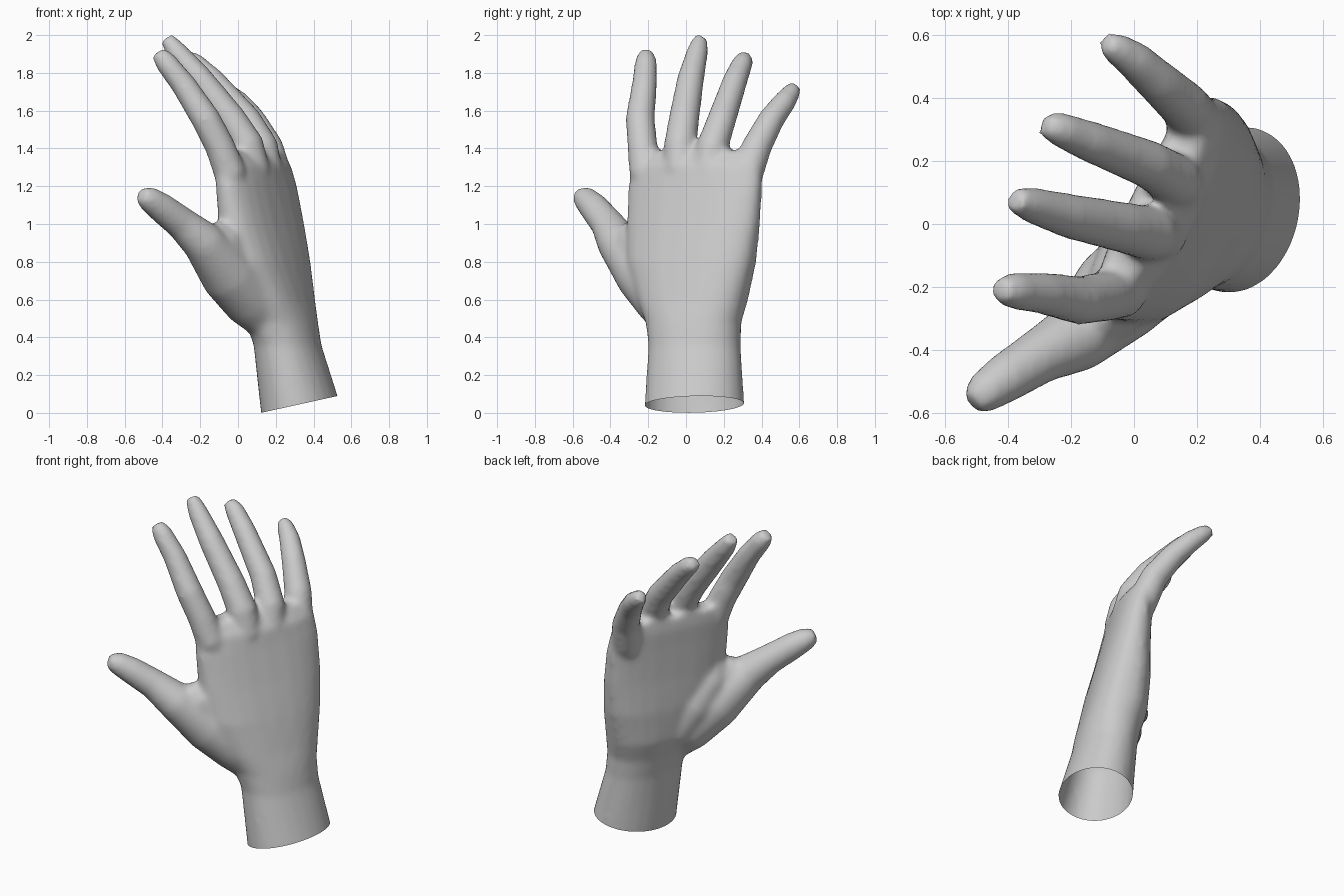
import bpy, bmesh
from math import sin, cos, pi, radians, copysign
from mathutils import Vector

SIDES = 24
bm = bmesh.new()


def loft(rings):
    """Skin a list of equal-sized vertex rings into a closed tube."""
    loops = [[bm.verts.new(p) for p in ring] for ring in rings]
    for a, b in zip(loops, loops[1:]):
        for i in range(SIDES):
            j = (i + 1) % SIDES
            bm.faces.new((a[i], a[j], b[j], b[i]))
    bm.faces.new(loops[0][::-1])
    bm.faces.new(loops[-1])


def palm_ring(z, x, y, a, b, deg, power, bow):
    """Horizontal superellipse: a across, b through, with the back of the hand bowed out."""
    across = Vector((cos(radians(deg)), sin(radians(deg)), 0))
    through = Vector((across.y, -across.x, 0))
    ring = []
    for i in range(SIDES):
        c, s = cos(2 * pi * i / SIDES), sin(2 * pi * i / SIDES)
        c, s = (copysign(abs(k) ** power, k) for k in (c, s))
        arch = bow * max(0, 1 - c * c) if s < 0 else 0
        ring.append(Vector((x, y, z)) + across * a * c + through * (arch - b * s))
    return ring


def digit(path):
    """Tapered tube along (x, y, z, radius) points."""
    pts = [Vector(p[:3]) for p in path]
    rings = []
    for i, p in enumerate(pts):
        t = (pts[min(i + 1, len(pts) - 1)] - pts[max(i - 1, 0)]).normalized()
        u = t.cross(Vector((0, 1, 0))).normalized()
        v = t.cross(u)
        r = path[i][3]
        rings.append([p + (u * cos(2 * pi * k / SIDES) + v * sin(2 * pi * k / SIDES)) * r
                      for k in range(SIDES)])
    loft(rings)


# Wrist and palm: z, centre x, centre y, half width, half thickness, turn, squareness, bow
loft([palm_ring(*s) for s in (
    (-0.10, 0.348, 0.045, 0.272, 0.210, 75, 1.0, 0),
    (0.05, 0.328, 0.045, 0.268, 0.208, 75, 1.0, 0),
    (0.36, 0.262, 0.045, 0.248, 0.172, 75, 0.95, 0),
    (0.48, 0.232, 0.040, 0.260, 0.175, 70, 0.9, 0),
    (0.60, 0.190, 0.035, 0.305, 0.180, 66, 0.82, 0.00),
    (0.80, 0.148, 0.030, 0.365, 0.160, 64, 0.78, 0.01),
    (1.00, 0.122, 0.040, 0.385, 0.130, 63, 0.78, 0.015),
    (1.20, 0.095, 0.050, 0.390, 0.105, 63, 0.78, 0.02),
    (1.31, 0.075, 0.058, 0.380, 0.088, 63, 0.80, 0.035),
    (1.39, 0.050, 0.065, 0.340, 0.055, 63, 0.9, 0.035),
)])

# Four fingers
digit([(0.02, -0.17, 1.08, 0.040), (-0.042, -0.215, 1.27, 0.086), (-0.095, -0.23, 1.41, 0.080),
       (-0.17, -0.243, 1.555, 0.078), (-0.29, -0.22, 1.74, 0.067),
       (-0.385, -0.212, 1.86, 0.059), (-0.425, -0.21, 1.91, 0.040)])
digit([(0.07, -0.04, 1.08, 0.030), (0.09, -0.035, 1.29, 0.080), (0.05, -0.03, 1.42, 0.087),
       (-0.04, -0.01, 1.56, 0.081), (-0.205, 0.025, 1.77, 0.072),
       (-0.325, 0.06, 1.91, 0.058), (-0.378, 0.075, 1.984, 0.040)])
digit([(0.14, 0.10, 1.08, 0.030), (0.155, 0.115, 1.29, 0.080), (0.13, 0.14, 1.41, 0.084),
       (0.045, 0.19, 1.555, 0.077), (-0.14, 0.262, 1.765, 0.066),
       (-0.235, 0.30, 1.855, 0.056), (-0.285, 0.315, 1.89, 0.038)])
digit([(0.19, 0.25, 1.05, 0.030), (0.20, 0.32, 1.26, 0.088), (0.16, 0.375, 1.41, 0.080),
       (0.075, 0.452, 1.555, 0.070), (0.00, 0.52, 1.645, 0.062),
       (-0.06, 0.56, 1.70, 0.050), (-0.092, 0.577, 1.725, 0.035)])

# Thumb with its fleshy base
digit([(0.19, -0.05, 0.46, 0.110), (0.08, -0.11, 0.60, 0.160), (-0.05, -0.225, 0.74, 0.155),
       (-0.19, -0.365, 0.91, 0.112), (-0.30, -0.42, 1.005, 0.088), (-0.41, -0.49, 1.09, 0.079),
       (-0.475, -0.535, 1.135, 0.067), (-0.513, -0.57, 1.155, 0.042)])

# Web between thumb and palm
digit([(0.12, -0.01, 0.60, 0.14), (0.04, -0.10, 0.76, 0.150),
       (-0.03, -0.20, 0.91, 0.12), (-0.045, -0.235, 1.01, 0.075)])
digit([(0.00, -0.20, 0.78, 0.12), (-0.09, -0.28, 0.92, 0.10), (-0.14, -0.32, 0.97, 0.06)])

bmesh.ops.recalc_face_normals(bm, faces=bm.faces)
mesh = bpy.data.meshes.new("hand")
bm.to_mesh(mesh)
bm.free()
hand = bpy.data.objects.new("hand", mesh)
bpy.context.collection.objects.link(hand)

# Fuse the parts into one soft skin
remesh = hand.modifiers.new("fuse", 'REMESH')
remesh.mode = 'VOXEL'
remesh.voxel_size = 0.016
smooth = hand.modifiers.new("soften", 'SMOOTH')
smooth.factor = 0.5
smooth.iterations = 12
bpy.context.view_layer.update()
skin = bpy.data.meshes.new_from_object(hand.evaluated_get(bpy.context.evaluated_depsgraph_get()))
hand.modifiers.clear()

# Cut the wrist open along its slanted rim
bm = bmesh.new()
bm.from_mesh(skin)
bmesh.ops.bisect_plane(bm, geom=bm.verts[:] + bm.edges[:] + bm.faces[:],
                       plane_co=(0.12, 0, 0), plane_no=(-0.22, 0, 1), clear_inner=True)
bm.to_mesh(skin)
bm.free()
hand.data = skin

bpy.context.view_layer.objects.active = hand
hand.select_set(True)
bpy.ops.object.shade_smooth()
